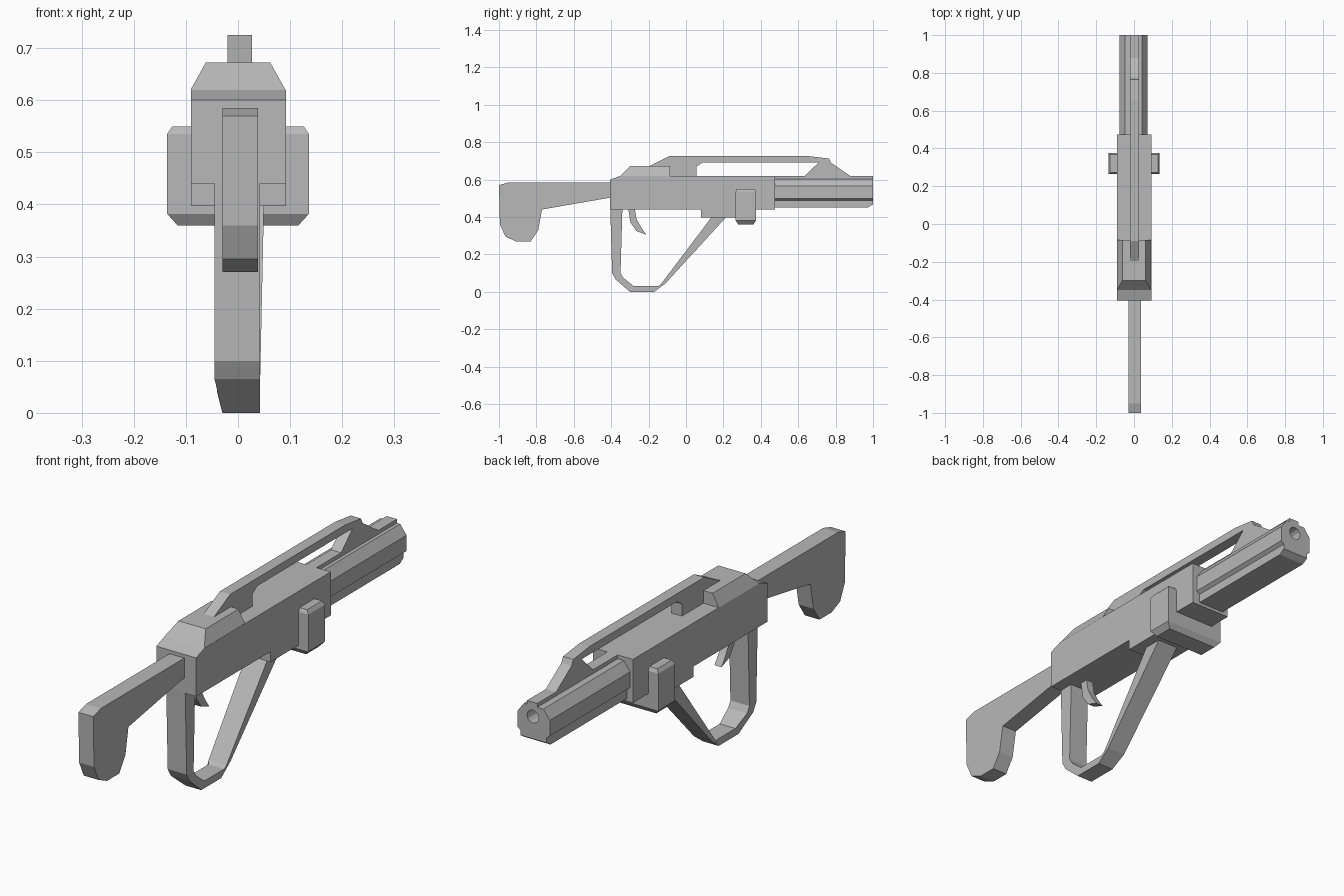
import bpy, bmesh, math

cube = bpy.data.objects.get("Cube")
if cube:
    bpy.data.objects.remove(cube, do_unlink=True)

grey = bpy.data.materials.new("plain grey")
grey.use_nodes = True
grey.diffuse_color = (0.48, 0.48, 0.48, 1)
grey.node_tree.nodes["Principled BSDF"].inputs["Base Color"].default_value = (0.48, 0.48, 0.48, 1)


def loft(name, rings):
    """Join equal-sized rings of points into a closed, flat-faced solid."""
    bm = bmesh.new()
    loops = [[bm.verts.new(p) for p in ring] for ring in rings]
    n = len(loops[0])
    for a, b in zip(loops, loops[1:]):
        for i in range(n):
            j = (i + 1) % n
            bm.faces.new((a[i], a[j], b[j], b[i]))
    bm.faces.new(loops[0][::-1])
    bm.faces.new(loops[-1])
    bmesh.ops.recalc_face_normals(bm, faces=bm.faces)
    mesh = bpy.data.meshes.new(name)
    bm.to_mesh(mesh)
    bm.free()
    mesh.materials.append(grey)
    obj = bpy.data.objects.new(name, mesh)
    bpy.context.collection.objects.link(obj)
    return obj


def side_prism(name, profile, x0, x1):
    """Extrude a (y, z) side profile across x."""
    return loft(name, [[(x, y, z) for y, z in profile] for x in (x0, x1)])


def rect(hx, y0, y1, z):
    return [(-hx, y0, z), (hx, y0, z), (hx, y1, z), (-hx, y1, z)]


# Shoulder stock
side_prism("stock", [(-1, .57), (-.95, .585), (-.39, .585), (-.39, .506), (-.77, .44),
                     (-.79, .33), (-.83, .27), (-.91, .27), (-.965, .295), (-.995, .36)],
           -.03, .038)

# Main body with its lower step, and the sloped cover on top
side_prism("receiver", [(-.405, .44), (-.405, .60), (-.35, .62), (.475, .62), (.475, .44),
                        (.37, .44), (.37, .397), (.08, .397), (.08, .44)], -.09, .092)
loft("rear_cover", [rect(.091, -.35, -.085, .62), rect(.062, -.30, -.085, .672)])

# Carry rail with rear foot and front strut
side_prism("top_rail", [(-.21, .665), (-.09, .725), (.66, .725), (.765, .712), (.775, .69),
                        (.885, .615), (.63, .615), (.71, .692), (.09, .692), (.055, .67),
                        (.055, .615), (-.21, .615)], -.02, .027)

# Cross block wrapping under the body
loft("cross_block", [rect(.116, .28, .36, .36), rect(.136, .265, .375, .382),
                     rect(.136, .265, .375, .535), rect(.126, .272, .368, .55)])

# Faceted barrel with an undercut, built from a mirrored half section
half = [(.045, .604), (.074, .565), (.074, .50), (.055, .485)]
section = half + [(-x, z) for x, z in reversed(half)]
barrel = loft("barrel", [[(x - .003, y, z) for x, z in section] for y in (.46, 1)])
side_prism("lower_forend", [(.46, .49), (1, .49), (1, .468), (.975, .452), (.46, .452)],
           -.063, .057)
side_prism("barrel_rib", [(.46, .60), (1, .60), (1, .62), (.46, .62)], -.02, .027)

# Bore
ring = [(math.cos(i * math.tau / 12) * .027, math.sin(i * math.tau / 12) * .027) for i in range(12)]
cutter = loft("bore_cutter", [[(x, y, z + .56) for x, z in ring] for y in (.8, 1.1)])
cutter.hide_render = True
cutter.hide_viewport = True
bore = barrel.modifiers.new("bore", 'BOOLEAN')
bore.operation = 'DIFFERENCE'
bore.object = cutter

# Grip loop: outer and inner edges swept as paired points, narrowing at the foot
outer = [(-.405, .45), (-.395, .10), (-.375, .065), (-.30, .0), (-.17, .0), (-.11, .045), (.225, .41)]
inner = [(-.34, .45), (-.35, .10), (-.335, .075), (-.28, .03), (-.15, .03), (-.135, .04), (.145, .41)]
left = [.042, .042, .042, .042, .042, .042, .05]
right = [-.045, -.045, -.045, -.03, -.03, -.04, -.045]
loft("grip_loop", [[(l, *o), (r, *o), (r, *i), (l, *i)]
                   for o, i, l, r in zip(outer, inner, left, right)])

# Trigger
side_prism("trigger", [(-.31, .45), (-.297, .37), (-.265, .325), (-.212, .305), (-.24, .345),
                       (-.265, .39), (-.275, .45)], -.014, .018)
